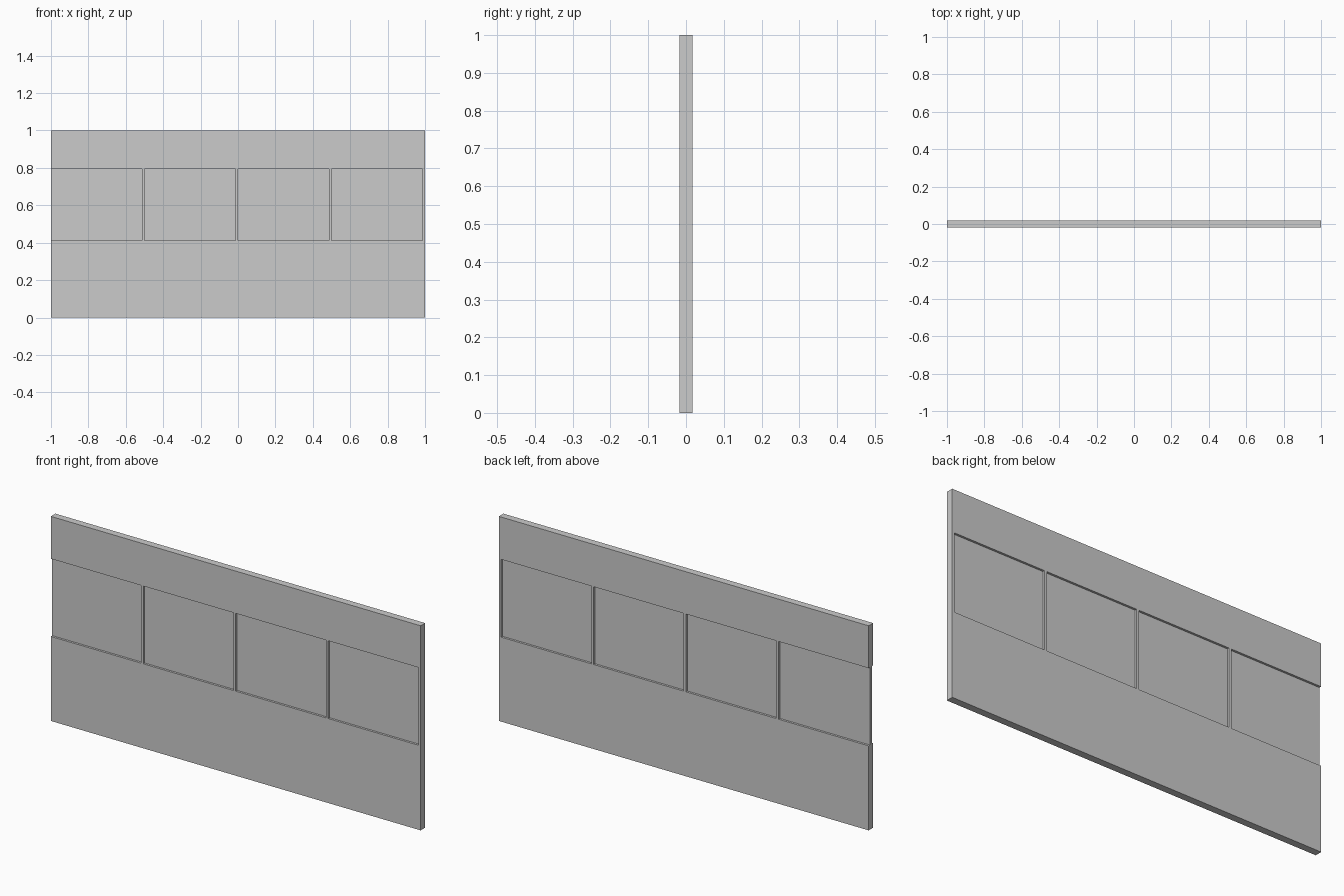
import bpy

if "Cube" in bpy.data.objects:
    bpy.data.objects.remove(bpy.data.objects["Cube"])

THICK, PANE_THICK = 0.035, 0.014
SILL, HEAD = 0.413, 0.793
PITCH, BAR = 0.5, 0.0125


def box(name, x0, x1, z0, z1, thick):
    bpy.ops.mesh.primitive_cube_add(size=1, location=((x0 + x1) / 2, 0, (z0 + z1) / 2))
    ob = bpy.context.object
    ob.name = name
    ob.scale = (x1 - x0, thick, z1 - z0)
    bpy.ops.object.transform_apply(location=False, rotation=False, scale=True)
    return ob


# Solid lower and upper panels
box("lower_panel", -1, 1, 0, SILL, THICK)
box("upper_panel", -1, 1, HEAD, 1, THICK)

# Recessed panes, each followed by a full-depth bar on its right
for i in range(4):
    left = -1 + i * PITCH
    right = left + PITCH
    box(f"window_pane_{i + 1}", left, right - BAR, SILL, HEAD, PANE_THICK)
    box(f"window_bar_{i + 1}", right - BAR, right, SILL, HEAD, THICK)
